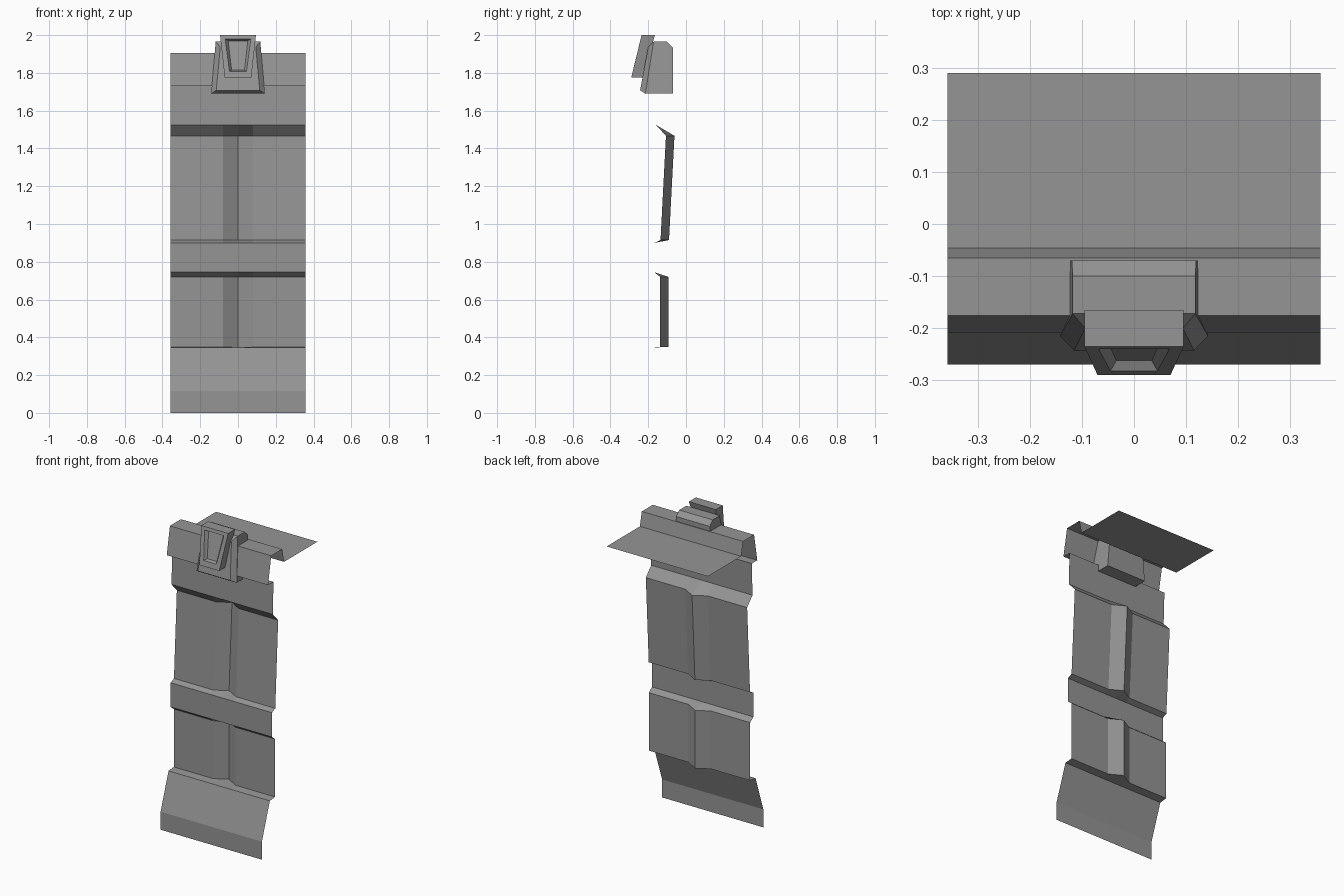
import bpy
import bmesh

cube = bpy.data.objects.get("Cube")
if cube:
    bpy.data.objects.remove(cube, do_unlink=True)

grey = bpy.data.materials.new("mid grey")
grey.use_nodes = True
colour = (0.3, 0.3, 0.3, 1)
grey.diffuse_color = colour
grey.node_tree.nodes["Principled BSDF"].inputs["Base Color"].default_value = colour


def finish(name, bm, closed=False):
    """Turn a bmesh into a flat-shaded object."""
    if closed:
        bmesh.ops.recalc_face_normals(bm, faces=bm.faces)
    mesh = bpy.data.meshes.new(name)
    bm.to_mesh(mesh)
    bm.free()
    mesh.materials.append(grey)
    obj = bpy.data.objects.new(name, mesh)
    bpy.context.collection.objects.link(obj)
    return obj


def loft(name, loops):
    """Bridge equal-length loops and cap both ends."""
    bm = bmesh.new()
    rings = [[bm.verts.new(p) for p in loop] for loop in loops]
    for a, b in zip(rings, rings[1:]):
        for i in range(len(a)):
            j = (i + 1) % len(a)
            bm.faces.new((a[i], a[j], b[j], b[i]))
    bm.faces.new(rings[0])
    bm.faces.new(rings[-1])
    return finish(name, bm, closed=True)


def trapezoid(low, high):
    """Symmetric four-sided loop from (half width, y, z) at bottom and top."""
    (w0, y0, z0), (w1, y1, z1) = low, high
    return [(-w0, y0, z0), (w0, y0, z0), (w1, y1, z1), (-w1, y1, z1)]


# Wall sheet: side profile as (y, z, groove depth), swept across x
groove = 0.045
profile = [
    (-0.27, 0, 0), (-0.27, 0.115, 0), (-0.19, 0.345, 0),
    (-0.137, 0.35, groove), (-0.137, 0.72, groove),
    (-0.168, 0.745, 0), (-0.168, 0.9, 0),
    (-0.135, 0.915, groove), (-0.106, 1.467, groove),
    (-0.16, 1.525, 0), (-0.153, 1.73, 0), (-0.208, 1.73, 0),
    (-0.176, 1.905, 0), (-0.065, 1.905, 0), (-0.046, 1.817, 0), (0.29, 1.817, 0),
]
columns = [-0.358, -0.08, 0, 0.08, 0.358]
bm = bmesh.new()
rows = [[bm.verts.new((x, y + (g if x == 0 else 0), z)) for x in columns]
        for y, z, g in profile]
for low, high in zip(rows, rows[1:]):
    for i in range(len(columns) - 1):
        bm.faces.new((low[i], low[i + 1], high[i + 1], high[i]))
# Merge the coplanar strips of the ungrooved bands
bmesh.ops.dissolve_limit(bm, angle_limit=0.01, verts=bm.verts, edges=bm.edges)
finish("wall_panel", bm)

# Bracket block: tapered body with bevelled front and sloping back top
loft("bracket_block", [
    trapezoid((0.14, -0.07, 1.69), (0.119, -0.07, 1.935)),
    trapezoid((0.14, -0.10, 1.69), (0.118, -0.10, 1.965)),
    trapezoid((0.142, -0.215, 1.69), (0.118, -0.172, 1.965)),
    trapezoid((0.115, -0.243, 1.708), (0.094, -0.2, 1.937)),
])

# Lamp housing: leaning slab with a recessed trapezoid face
loft("lamp_housing", [
    trapezoid((0.07, -0.225, 1.775), (0.095, -0.165, 2.0)),
    trapezoid((0.07, -0.29, 1.775), (0.095, -0.235, 2.0)),
    trapezoid((0.045, -0.282, 1.808), (0.068, -0.24, 1.98)),
    trapezoid((0.034, -0.262, 1.815), (0.052, -0.222, 1.97)),
])
